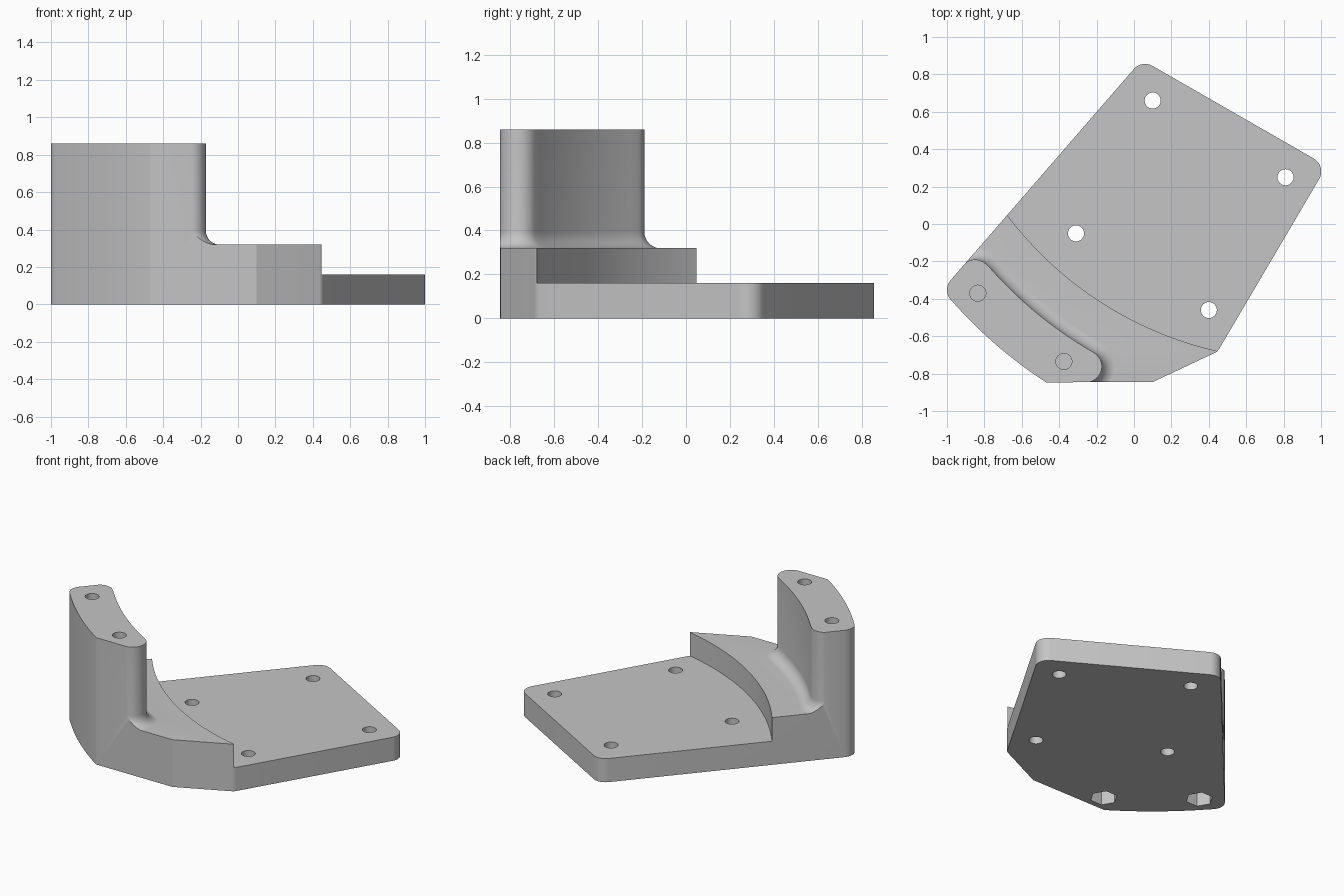
import bpy, bmesh
from math import sin, cos, pi, radians
from mathutils import Vector

if "Cube" in bpy.data.objects:
    bpy.data.objects.remove(bpy.data.objects["Cube"])

grey = bpy.data.materials.new("plain grey")
grey.use_nodes = True
tone = (0.56, 0.56, 0.56, 1)
grey.diffuse_color = tone
grey.node_tree.nodes["Principled BSDF"].inputs["Base Color"].default_value = tone

CENTRE = (0.879, 1.222)      # common centre of every curved wall
STEP_R, WALL_R, OUTER_R = 1.95, 2.2, 2.47


def arc(c, r, a0, a1, n):
    """Points on an arc, angles in degrees."""
    angles = [radians(a0 + (a1 - a0) * i / n) for i in range(n + 1)]
    return [(c[0] + r * cos(a), c[1] + r * sin(a)) for a in angles]


def rounded(before, corner, after, r, n=10):
    """Points of a rounded corner."""
    p = Vector(corner)
    u, v = (Vector(before) - p).normalized(), (Vector(after) - p).normalized()
    half = u.angle(v) / 2
    mid = p + (u + v).normalized() * r / sin(half)
    reach = r * cos(half) / sin(half)
    start = (p + u * reach - mid).normalized()
    end = (p + v * reach - mid).normalized()
    return [tuple(mid + start.slerp(end, i / n) * r) for i in range(n + 1)]


def loft(name, rings):
    """Closed solid from (outline, height) rings of equal point count."""
    bm = bmesh.new()
    loops = [[bm.verts.new((x, y, z)) for x, y in pts] for pts, z in rings]
    for a, b in zip(loops, loops[1:]):
        for i in range(len(a)):
            j = (i + 1) % len(a)
            bm.faces.new((a[i], a[j], b[j], b[i]))
    bm.faces.new(loops[0][::-1])
    bm.faces.new(loops[-1])
    bmesh.ops.recalc_face_normals(bm, faces=bm.faces)
    mesh = bpy.data.meshes.new(name)
    bm.to_mesh(mesh)
    bm.free()
    obj = bpy.data.objects.new(name, mesh)
    bpy.context.collection.objects.link(obj)
    mesh.materials.append(grey)
    return obj


def prism(name, pts, z0, z1):
    return loft(name, [(pts, z0), (pts, z1)])


def combine(target, tool, operation):
    tool.hide_render = True
    mod = target.modifiers.new(operation, "BOOLEAN")
    mod.operation, mod.object, mod.solver = operation, tool, "EXACT"
    bpy.context.view_layer.objects.active = target
    bpy.ops.object.modifier_apply(modifier=mod.name)
    bpy.data.objects.remove(tool)


# Plan outline shared by all levels
left, back, right = (-1.03, -0.355), (0.042, 0.878), (1.031, 0.31)
nose, front = (0.447, -0.682), (0.10, -0.845)
outline = arc((-0.92, -0.353), 0.08, 139, 221.2, 10)
outline += arc(CENTRE, OUTER_R, 221.2, 236.87, 24)[1:]
outline += [front]
outline += rounded(front, nose, right, 0.05)
outline += rounded(nose, right, back, 0.08)
outline += rounded(right, back, left, 0.08)


# Upright wall with a flared fillet at its foot
def wall_outline(d):
    pts = arc((-0.85, -0.275), 0.085 + d, 139, 41, 14)
    pts += arc(CENTRE, WALL_R - d, 221.5, 239.5, 28)
    pts += arc((-0.257, -0.762), 0.085 + d, 60, -84, 18)
    return pts + [(pts[-1][0], -1.2), (-1.4, -1.2), (-1.4, -0.76)]


FOOT, FILLET = 0.319, 0.075
rings = [(wall_outline(FILLET), -0.3)]
for i in range(9):
    a = i / 8 * pi / 2
    rings.append((wall_outline(FILLET * (1 - sin(a))),
                  FOOT + FILLET * (1 - cos(a))))
rings.append((wall_outline(0), 1.1))
bracket = loft("mounting_bracket", rings)

# Raised curved step and thin base plate, trimmed to the outline
step = arc(CENTRE, STEP_R, 195, 285, 120) + arc(CENTRE, 4, 285, 195, 20)
combine(bracket, prism("step", step, -0.2, 0.32), "UNION")
square = [(-2, -2), (2, -2), (2, 2), (-2, 2)]
combine(bracket, prism("plate", square, -0.1, 0.16), "UNION")
combine(bracket, prism("trim", outline, 0, 0.86), "INTERSECT")


# Screw holes through the plate
def drill(x, y, r, z0, z1, sides=32):
    circle = arc((x, y), r, 0, 360, sides)[:-1]
    combine(bracket, prism("drill", circle, z0, z1), "DIFFERENCE")


for x, y in ((0.10, 0.66), (0.81, 0.25), (-0.31, -0.05), (0.40, -0.46)):
    drill(x, y, 0.043, -0.1, 0.5)

# Bolt holes in the wall, with hexagonal nut pockets underneath
for x, y in ((-0.835, -0.37), (-0.375, -0.735)):
    drill(x, y, 0.043, 0.34, 1)
    drill(x, y, 0.085, -0.1, 0.32, 6)

bpy.ops.object.select_all(action="DESELECT")
bracket.select_set(True)
bpy.context.view_layer.objects.active = bracket
bpy.ops.object.shade_smooth_by_angle(angle=radians(25))
